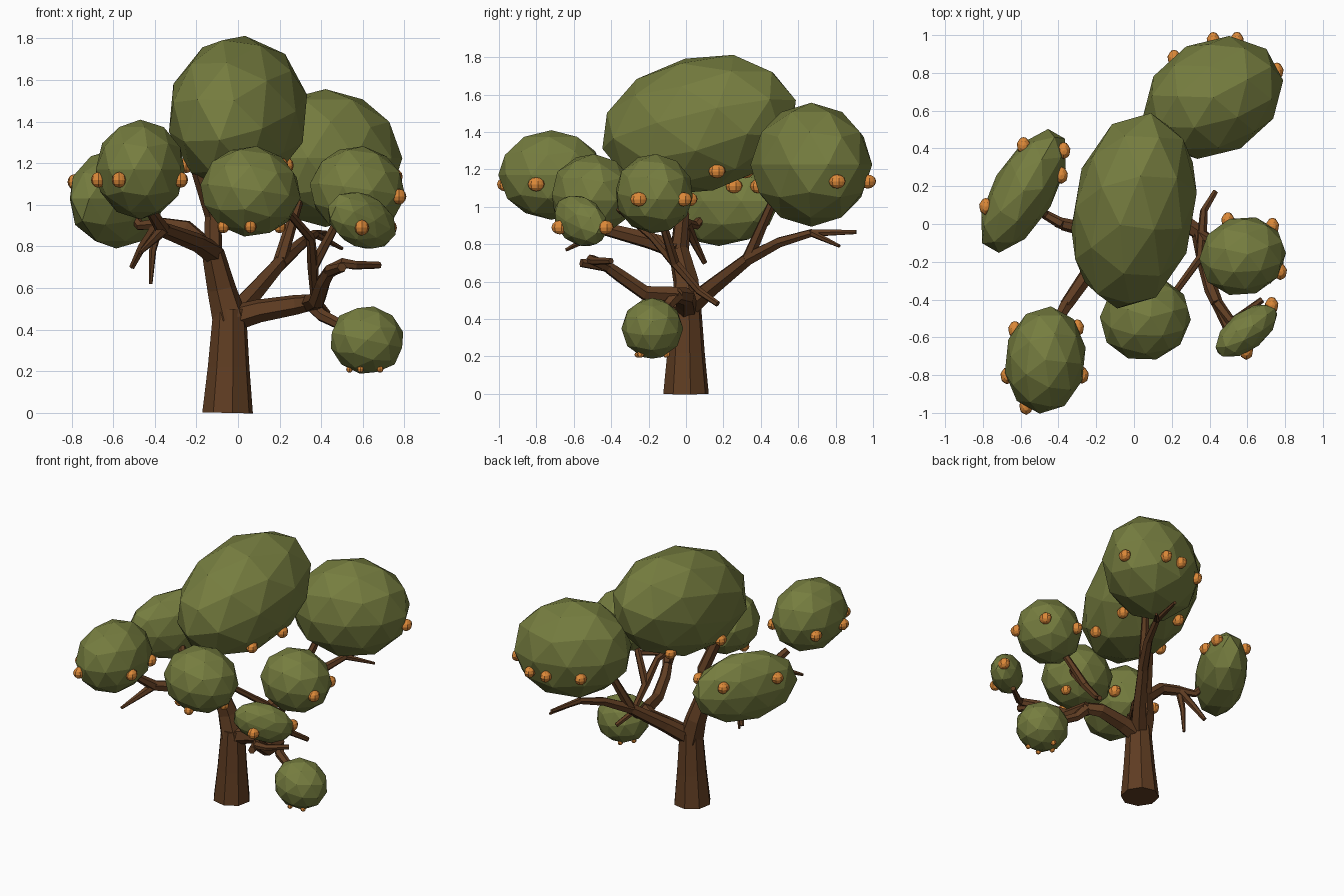
import bpy, bmesh, math
from mathutils import Vector, Euler, Matrix

cube = bpy.data.objects.get("Cube")
if cube:
    bpy.data.objects.remove(cube, do_unlink=True)


def material(name, *colour):
    made = bpy.data.materials.new(name)
    made.use_nodes = True
    made.diffuse_color = (*colour, 1)
    shader = next(node for node in made.node_tree.nodes if node.type == 'BSDF_PRINCIPLED')
    shader.inputs["Base Color"].default_value = (*colour, 1)
    return made


LEAF = material("olive_leaf", .18, .205, .05)
BARK = material("brown_bark", .115, .046, .016)
FRUIT = material("orange_fruit", .72, .25, .04)
COMPASS = "E ENE NE NNE N NNW NW WNW W WSW SW SSW S SSE SE ESE".split()


def finish(name, bm, mat, matrix=Matrix()):
    mesh = bpy.data.meshes.new(name)
    bm.to_mesh(mesh)
    bm.free()
    mesh.materials.append(mat)
    ob = bpy.data.objects.new(name, mesh)
    ob.matrix_world = matrix
    bpy.context.collection.objects.link(ob)


def fruit(name, centre, radius):
    """Small oval with every other meridian pulled in to make ribs."""
    bm = bmesh.new()
    segments = 14
    bmesh.ops.create_uvsphere(bm, u_segments=segments, v_segments=6, radius=radius)
    for vert in bm.verts:
        if round(math.atan2(vert.co.y, vert.co.x) / math.tau * segments) % 2:
            vert.co.xy *= .93
    bmesh.ops.scale(bm, vec=(1, 1.25, 1.05), verts=bm.verts)
    finish(name, bm, FRUIT, Matrix.Translation(centre))


def crown(name, centre, radii, tilt, bearings, hang=0, size=.036):
    """Faceted ellipsoid, with fruit on its surface at compass bearings."""
    bm = bmesh.new()
    bmesh.ops.create_icosphere(bm, subdivisions=2, radius=1.02)
    bmesh.ops.scale(bm, vec=radii, verts=bm.verts)
    turn = Euler([math.radians(angle) for angle in tilt]).to_matrix()
    finish(name, bm, LEAF, Matrix.Translation(centre) @ turn.to_4x4())

    # Solve where a level ray from the crown's axis leaves the ellipsoid
    to_unit = (turn @ Matrix.Diagonal(radii)).inverted()
    drop = Vector((0, 0, hang))
    start = to_unit @ drop
    for bearing in bearings.split():
        angle = math.tau * COMPASS.index(bearing) / len(COMPASS)
        ray = Vector((math.cos(angle), math.sin(angle), 0))
        step = to_unit @ ray
        half = start.dot(step) / step.length_squared
        reach = math.sqrt(half * half + (1 - start.length_squared) / step.length_squared) - half
        fruit(f"{name}_fruit_{bearing}", Vector(centre) + drop + ray * reach, size)


def branch(name, thick, thin, *points, sides=6):
    """Faceted tube through the points, tapering evenly from thick to thin."""
    bm = bmesh.new()
    path = [Vector(point) for point in points]
    last = len(path) - 1
    side = Vector((1, .2, .1))
    rings = []
    for i, centre in enumerate(path):
        along = (path[min(i + 1, last)] - path[max(i - 1, 0)]).normalized()
        side = (side - along * side.dot(along)).normalized()
        radius = thick + (thin - thick) * i / last
        spin = [Matrix.Rotation(math.tau * k / sides, 3, along) for k in range(sides)]
        rings.append([bm.verts.new(centre + turn @ side * radius) for turn in spin])
    for lower, upper in zip(rings, rings[1:]):
        for k in range(sides):
            bm.faces.new((lower[k - 1], lower[k], upper[k], upper[k - 1]))
    bm.faces.new(rings[0][::-1])
    bm.faces.new(rings[-1])
    finish(name, bm, BARK)


# Crowns with their fruit
crown("main_crown", (0, .07, 1.44), (.325, .53, .36), (14, -9, -12), "ENE NNW WSW SE", hang=-.25)
crown("back_crown", (.42, .67, 1.225), (.38, .3, .325), (0, 0, 28), "N NNE ENE NW", hang=-.09)
crown("left_crown", (.575, -.17, 1.07), (.23, .205, .21), (0, 8, 20), "NNW NE ESE", hang=-.03)
crown("small_left_crown", (.595, -.565, .925), (.2, .1, .128), (0, 20, 38), "S NE", hang=-.035)
crown("low_crown", (.62, -.18, .35), (.178, .162, .162), (0, 12, 0), "SSW NNW SE W",
      hang=-.14, size=.016)
crown("front_crown", (.06, -.5, 1.065), (.24, .22, .215), (0, 8, 15), "WSW S ENE",
      hang=-.17, size=.03)
crown("front_right_crown", (-.47, -.72, 1.17), (.212, .28, .235), (0, 0, -6),
      "NW WSW SSW ESE NE", hang=-.05)
crown("right_crown", (-.585, .175, 1.03), (.36, .162, .235), (0, 0, 60), "N NE ENE WSW", hang=.08)

# Trunk, and the places where limbs divide
fork = (-.04, 0, .45)
right_fork = (-.12, -.04, .77)
front_right_fork = (-.36, -.43, .88)
right_elbow = (-.38, 0, .91)
back_fork = (.2, .33, .72)
back_tip = (.37, .67, .86)
left_fork = (.35, -.05, .53)
left_elbow = (.44, -.42, .68)
left_rise = (.36, -.06, .7)
branch("trunk", .124, .08, (-.05, 0, 0), (-.045, 0, .22), (-.04, 0, .5), sides=8)

# Limbs on the right half
branch("right_bole", .085, .055, fork, (-.08, 0, .6), right_fork)
branch("front_right_limb", .055, .036, right_fork, (-.2, -.2, .82), front_right_fork)
branch("front_right_riser", .036, .025, front_right_fork, (-.42, -.54, .97))
branch("front_right_twig", .03, .01, front_right_fork, (-.47, -.64, .77))
branch("right_limb", .045, .033, right_fork, (-.25, -.03, .89), right_elbow)
branch("right_riser", .03, .02, right_elbow, (-.47, .05, .9), (-.55, .14, 1))
branch("right_twig", .03, .014, right_elbow, (-.46, .05, .8), (-.51, .1, .7))
branch("right_hanging_twig", .026, .009, right_elbow, (-.41, 0, .78), (-.42, 0, .62))
branch("main_limb", .045, .036, right_fork, (-.12, -.02, .95), (-.2, -.1, 1.2))

# Back limbs
branch("back_limb", .06, .036, fork, (.07, .14, .57), back_fork)
branch("back_long_limb", .038, .022, back_fork, (.3, .5, .81), back_tip)
branch("back_long_twig", .022, .012, back_tip, (.42, .91, .865))
branch("back_short_twig", .02, .009, back_tip, (.5, .82, .79))
branch("back_crown_limb", .034, .024, back_fork, (.29, .46, 1.02))

# Left and front limbs
branch("left_limb", .065, .04, fork, (.1, 0, .49), (.28, 0, .52), left_fork)
branch("left_forward_limb", .046, .032, left_fork, (.38, -.22, .54), (.41, -.35, .63), left_elbow)
branch("left_twig", .032, .017, left_elbow, (.51, -.51, .72), (.56, -.49, .71), (.68, -.4, .71))
branch("left_forward_twig", .03, .024, left_elbow, (.5, -.56, .7))
branch("low_limb", .04, .022, left_fork, (.4, -.1, .47), (.6, -.17, .37))
branch("front_limb", .016, .026, (.43, .17, .48), (.37, .07, .55), left_rise)
branch("front_crown_limb", .027, .018, left_rise, (.35, -.18, .84), (.16, -.44, 1.06))
branch("left_crown_limb", .027, .02, left_rise, (.5, -.14, .96))
